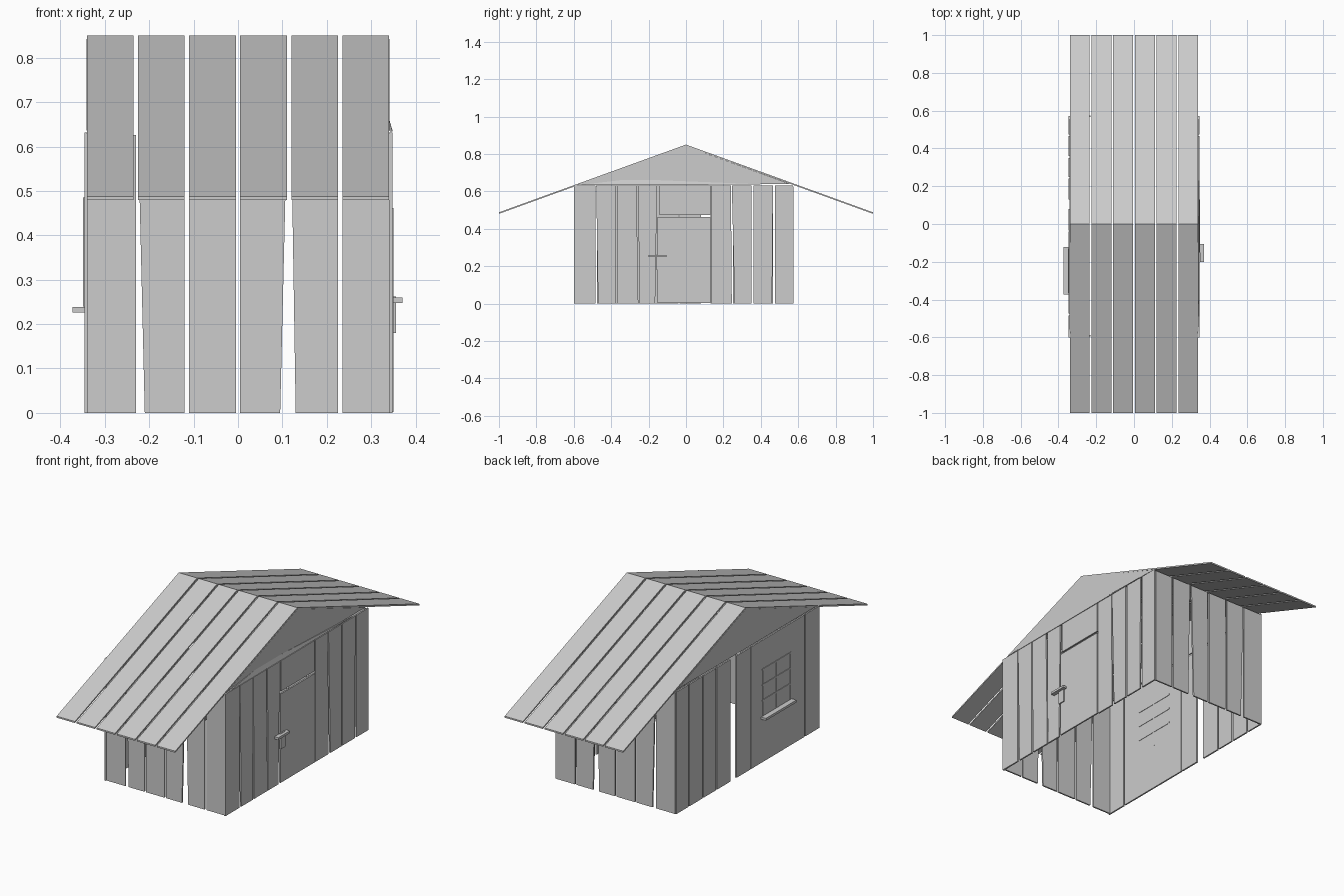
import bpy
from mathutils import Vector

GREY = bpy.data.materials.new("pale grey")
GREY.diffuse_color = (0.604, 0.604, 0.604, 1)


def slab(name, pts, offset):
    """Flat outline thickened along an offset vector."""
    n = len(pts)
    a = [Vector(p) for p in pts]
    verts = a + [p + Vector(offset) for p in a]
    normal = (a[1] - a[0]).cross(a[2] - a[1])
    faces = [tuple(range(n)), tuple(reversed(range(n, 2 * n)))]
    faces += [((i + 1) % n, i, n + i, n + (i + 1) % n) for i in range(n)]
    if normal.dot(Vector(offset)) > 0:
        faces = [tuple(reversed(f)) for f in faces]
    me = bpy.data.meshes.new(name)
    me.from_pydata(verts, [], faces)
    me.materials.append(GREY)
    ob = bpy.data.objects.new(name, me)
    bpy.context.collection.objects.link(ob)
    return ob


def side_panel(name, x, t, outline):
    """Board in a side wall: outline in (y, z), thickness t along x."""
    return slab(name, [(x, y, z) for y, z in outline], (t, 0, 0))


def rect(y0, y1, z0, z1):
    return [(y0, z0), (y1, z0), (y1, z1), (y0, z1)]


# Roof boards, six on each slope
for side in (-1, 1):
    for i in range(6):
        x0 = -0.34 + i * 0.115
        x1 = x0 + 0.105
        slab("roof_board", [(x0, 0, 0.85), (x1, 0, 0.85),
                            (x1, side, 0.488), (x0, side, 0.488)], (0, 0, -0.008))

# Front and back wall boards: left/right at top, left/right at bottom
END_BOARDS = [(-0.34, -0.23, -0.34, -0.23), (-0.225, -0.12, -0.21, -0.12),
              (-0.11, -0.005, -0.11, -0.005), (0.005, 0.11, 0.005, 0.095),
              (0.12, 0.225, 0.13, 0.225), (0.235, 0.34, 0.235, 0.34)]
for name, y, t in (("front_board", -0.595, 0.008), ("back_board", 0.575, -0.008)):
    for a, b, c, d in END_BOARDS:
        slab(name, [(c, y, 0), (d, y, 0), (b, y, 0.626), (a, y, 0.626)], (0, t, 0))

# Right wall boards, slightly tapered, either side of the door
RIGHT = [(-0.6, -0.485, -0.6, -0.485), (-0.48, -0.375, -0.47, -0.375),
         (-0.37, -0.265, -0.365, -0.255), (-0.255, -0.155, -0.25, -0.165),
         (0.137, 0.24, 0.137, 0.245), (0.245, 0.35, 0.26, 0.35),
         (0.36, 0.465, 0.36, 0.46), (0.475, 0.572, 0.475, 0.572)]
for a, b, c, d in RIGHT:
    side_panel("right_board", 0.348, -0.008, [(c, 0), (d, 0), (b, 0.632), (a, 0.632)])

# Left wall boards, with a wide gap and a broad window panel
LEFT = [(-0.6, -0.485), (-0.475, -0.04), (-0.035, 0.08), (0.13, 0.24),
        (0.25, 0.35), (0.36, 0.465), (0.475, 0.572)]
for a, b in LEFT:
    side_panel("left_board", -0.346, 0.008, rect(a, b, 0, 0.632))

# Gable triangles, and the sloping ledge under the right one
for x, t in ((0.341, -0.008), (-0.341, 0.008)):
    side_panel("gable", x, t, [(-0.57, 0.636), (0.2, 0.638), (0.5, 0.64),
                               (0.56, 0.638), (0, 0.842)])
slab("gable_ledge", [(0.348, -0.57, 0.634), (0.348, 0.45, 0.636),
                     (0.341, -0.15, 0.66), (0.341, -0.35, 0.66)], (-0.006, 0, 0))

# Door, panel above it and latch
side_panel("door", 0.35, -0.008, rect(-0.152, 0.13, 0.002, 0.462))
side_panel("door_header", 0.348, -0.008, rect(-0.143, 0.13, 0.474, 0.632))
side_panel("latch_plate", 0.349, 0.007, rect(-0.158, -0.12, 0.18, 0.262))
side_panel("latch_bar", 0.349, 0.022, rect(-0.2, -0.105, 0.248, 0.26))

# Window: thin bars passing through the panel, and the sill
for y in (-0.36, -0.248, -0.135):
    side_panel("window_upright", -0.349, 0.012, rect(y - 0.004, y + 0.004, 0.24, 0.485))
for z in (0.32, 0.40, 0.48):
    side_panel("window_crossbar", -0.349, 0.013, rect(-0.365, -0.13, z - 0.004, z + 0.004))
side_panel("window_sill", -0.345, -0.028, rect(-0.372, -0.122, 0.226, 0.238))
